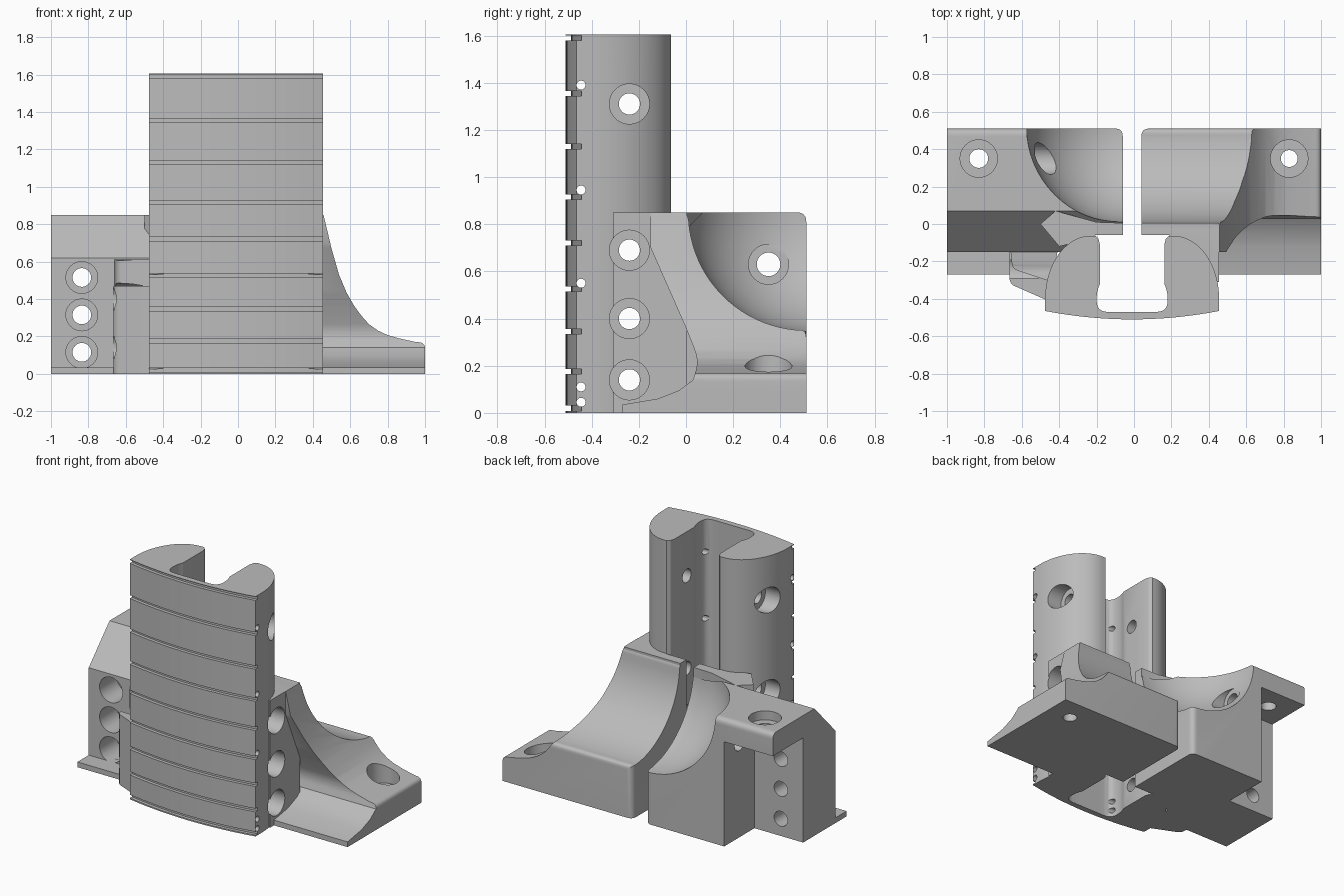
import bpy, bmesh, math
from mathutils import Vector, Matrix

cube = bpy.data.objects.get("Cube")
if cube:
    bpy.data.objects.remove(cube)

grey = bpy.data.materials.new("plain grey")
grey.use_nodes = True
grey.diffuse_color = (0.5, 0.5, 0.5, 1)
grey.node_tree.nodes["Principled BSDF"].inputs["Base Color"].default_value = (0.5, 0.5, 0.5, 1)


def make(name, bm):
    bmesh.ops.recalc_face_normals(bm, faces=bm.faces)
    mesh = bpy.data.meshes.new(name)
    bm.to_mesh(mesh)
    bm.free()
    obj = bpy.data.objects.new(name, mesh)
    mesh.materials.append(grey)
    bpy.context.collection.objects.link(obj)
    return obj


def rounded(points, n=6):
    """Points are (u, v) or (u, v, radius); corners with a radius are rounded."""
    out = []
    for i, p in enumerate(points):
        c = Vector(p[:2])
        if len(p) == 2:
            out.append(c)
            continue
        a, b = Vector(points[i - 1][:2]), Vector(points[(i + 1) % len(points)][:2])
        a, b = c + (a - c).normalized() * p[2], c + (b - c).normalized() * p[2]
        for k in range(n + 1):
            t = k / n
            out.append(a * (1 - t) ** 2 + c * 2 * t * (1 - t) + b * t * t)
    return out


def prism(name, points, axis, low, high):
    place = {"x": lambda u, v, t: (t, u, v),
             "y": lambda u, v, t: (u, t, v),
             "z": lambda u, v, t: (u, v, t)}[axis]
    bm = bmesh.new()
    base = bm.faces.new([bm.verts.new(place(u, v, low)) for u, v in rounded(points)])
    top = bmesh.ops.extrude_face_region(bm, geom=[base])["geom"]
    moved = [g for g in top if isinstance(g, bmesh.types.BMVert)]
    bmesh.ops.translate(bm, verts=moved, vec=place(0, 0, high - low))
    return make(name, bm)


def rod(axis, u, v, low, high, r):
    ring = [(u + r * math.cos(k * math.tau / 32), v + r * math.sin(k * math.tau / 32)) for k in range(32)]
    return prism("cutter", ring, axis, low, high)


def box(name, x0, x1, y0, y1, z0, z1):
    return prism(name, [(x0, y0), (x1, y0), (x1, y1), (x0, y1)], "z", z0, z1)


def combine(obj, cutter, op="DIFFERENCE"):
    mod = obj.modifiers.new("cut", "BOOLEAN")
    mod.operation, mod.solver, mod.object = op, "EXACT", cutter
    bpy.context.view_layer.objects.active = obj
    bpy.ops.object.modifier_apply(modifier=mod.name)
    bpy.data.objects.remove(cutter)


def arc(cx, cy, rx, ry, a, b, n=20):
    return [(cx + rx * math.cos(math.radians(a + (b - a) * k / n)),
             cy + ry * math.sin(math.radians(a + (b - a) * k / n))) for k in range(n + 1)]


MID = -0.01


def front_line(offset, half=0.465):
    xs = [half * (k / 8 - 1) for k in range(17)]
    return [(MID + x, -0.51 + offset + 0.045 * (x / 0.465) ** 2) for x in xs]


def cut_slot(obj):
    half = [(0.075, -0.47), (0.19, -0.47, 0.06), (0.19, -0.36, 0.04), (0.172, -0.32), (0.172, -0.11),
            (0.18, -0.08), (0.2, -0.06)]
    shape = [(MID + p[0], *p[1:]) for p in half]
    shape += [(MID - p[0], *p[1:]) for p in reversed(half)]
    combine(obj, prism("cutter", shape, "z", -0.1, 1.7))


def cut_side_holes(obj, reach):
    for z in (0.14, 0.4, 0.69, 1.31):
        combine(obj, rod("x", -0.24, z, -reach, reach, 0.045))
        combine(obj, rod("x", -0.24, z, 0.34, reach, 0.085))
        combine(obj, rod("x", -0.24, z, -reach, -0.36, 0.085))


# Column with curved front, grooves, slot and cross holes
outline = front_line(0) + arc(MID + 0.22, -0.4, 0.245, 0.337, 0, 90) + arc(MID - 0.22, -0.4, 0.245, 0.337, 90, 180)
column = prism("column", outline, "z", 0, 1.605)
for z in (0.02, 0.175, 0.345, 0.525, 0.72, 0.915, 1.13, 1.355, 1.59):
    band = front_line(-0.03, 0.5) + front_line(0.022, 0.5)[::-1]
    combine(column, prism("cutter", band, "z", z - 0.011, z + 0.011))
cut_slot(column)
cut_side_holes(column, 0.7)
for z in (0.045, 0.11, 0.55, 0.945, 1.39):
    combine(column, rod("x", -0.445, z, -0.7, 0.7, 0.019))

# Left foot: scooped backwards, flared sideways and hollowed at the front
side = [(-0.27, 0), (0.51, 0), (0.51, 0.352, 0.03)]
side += arc(0.51, 0.85, 0.5, 0.5, 265, 184)
side += [(0.005, 0.85, 0.03), (-0.15, 0.85), (-0.15, 0.7), (0.0, 0.36), (0.055, 0.22, 0.05),
         (0.03, 0.14), (-0.03, 0.095), (-0.12, 0.06), (-0.27, 0.035)]
left_foot = prism("left_foot", side, "x", 0.04, 1)
flare = [(0, -0.1), (1, -0.1), (1, 0.165, 0.03), (0.94, 0.172), (0.86, 0.19), (0.8, 0.207), (0.75, 0.23),
         (0.7, 0.265), (0.66, 0.31), (0.62, 0.365), (0.58, 0.435), (0.54, 0.53), (0.5, 0.67),
         (0.455, 0.86), (0.455, 0.9), (0, 0.9)]
combine(left_foot, prism("cutter", flare, "y", -0.5, 0.7), "INTERSECT")
plan = [(0.04, -0.5), (1.01, -0.5), (1.01, 0.51), (0.04, 0.51, 0.04)]
combine(left_foot, prism("cutter", plan, "z", -0.1, 1), "INTERSECT")
cut_slot(left_foot)
cut_side_holes(left_foot, 0.62)
combine(left_foot, rod("z", 0.83, 0.35, -0.1, 0.5, 0.045))
combine(left_foot, rod("z", 0.83, 0.35, 0.1, 0.5, 0.1))

# Left web joining foot and column
left_web = box("left_web", 0.04, 0.455, -0.31, 0.005, 0, 0.85)
cut_slot(left_web)
cut_side_holes(left_web, 0.7)

# Right block: sloped front, round scoop and a recess under the shelf
side = [(-0.15, 0), (0.51, 0), (0.51, 0.85, 0.04), (0.07, 0.85), (-0.15, 0.62)]
right_block = prism("right_block", side, "x", -1, -0.06)
plan = [(-1.01, -0.5), (-0.06, -0.5), (-0.06, 0.51, 0.04), (-1.01, 0.51)]
combine(right_block, prism("cutter", plan, "z", -0.1, 1), "INTERSECT")
ball = bmesh.new()
bmesh.ops.create_uvsphere(ball, u_segments=64, v_segments=32, radius=0.515,
                          matrix=Matrix.Translation((-0.06, 0.52, 0.86)))
combine(right_block, make("cutter", ball))
combine(right_block, box("cutter", -1.1, -0.64, 0.19, 0.6, -0.1, 0.7))
cut_slot(right_block)
combine(right_block, rod("x", 0.35, 0.63, -0.75, 0, 0.05))
combine(right_block, rod("x", 0.35, 0.63, -0.53, 0, 0.085))
combine(right_block, rod("z", -0.83, 0.35, 0.6, 1, 0.05))
combine(right_block, rod("z", -0.83, 0.35, 0.79, 1, 0.1))
for z in (0.115, 0.315, 0.515):
    combine(right_block, rod("y", -0.835, z, -0.3, 0.4, 0.05))
    combine(right_block, rod("y", -0.835, z, -0.3, 0.03, 0.085))

# Right ridge beside the column
ridge = [(-0.06, 0.005), (-0.06, -0.07), (-0.2, -0.07), (-0.4, -0.12), (-0.5, 0.0), (-0.42, 0.07), (-0.2, 0.01)]
right_ridge = prism("right_ridge", ridge, "z", 0.55, 0.85)
ball = bmesh.new()
bmesh.ops.create_uvsphere(ball, u_segments=64, v_segments=32, radius=0.515,
                          matrix=Matrix.Translation((-0.06, 0.52, 0.86)))
combine(right_ridge, make("cutter", ball))
cut_slot(right_ridge)

# Right flange and the stepped connectors between block and column
right_flange = box("right_flange", -1, -0.6, -0.27, -0.1, 0, 0.035)
low = [(-0.665, -0.1), (-0.665, -0.32, 0.03), (-0.46, -0.41), (-0.4, -0.1)]
high = [(-0.665, -0.1), (-0.65, -0.24, 0.03), (-0.44, -0.31), (-0.4, -0.1)]
connectors = [prism("right_lower_connector", low, "z", 0, 0.47),
              prism("right_upper_connector", high, "z", 0.4, 0.61)]
for part in connectors:
    cut_side_holes(part, 0.7)

# Smooth curved surfaces, keeping corners crisp
bpy.ops.object.select_all(action="DESELECT")
parts = [column, left_foot, left_web, right_block, right_ridge, right_flange] + connectors
for part in parts:
    part.select_set(True)
bpy.context.view_layer.objects.active = column
bpy.ops.object.shade_smooth_by_angle(angle=math.radians(30))
